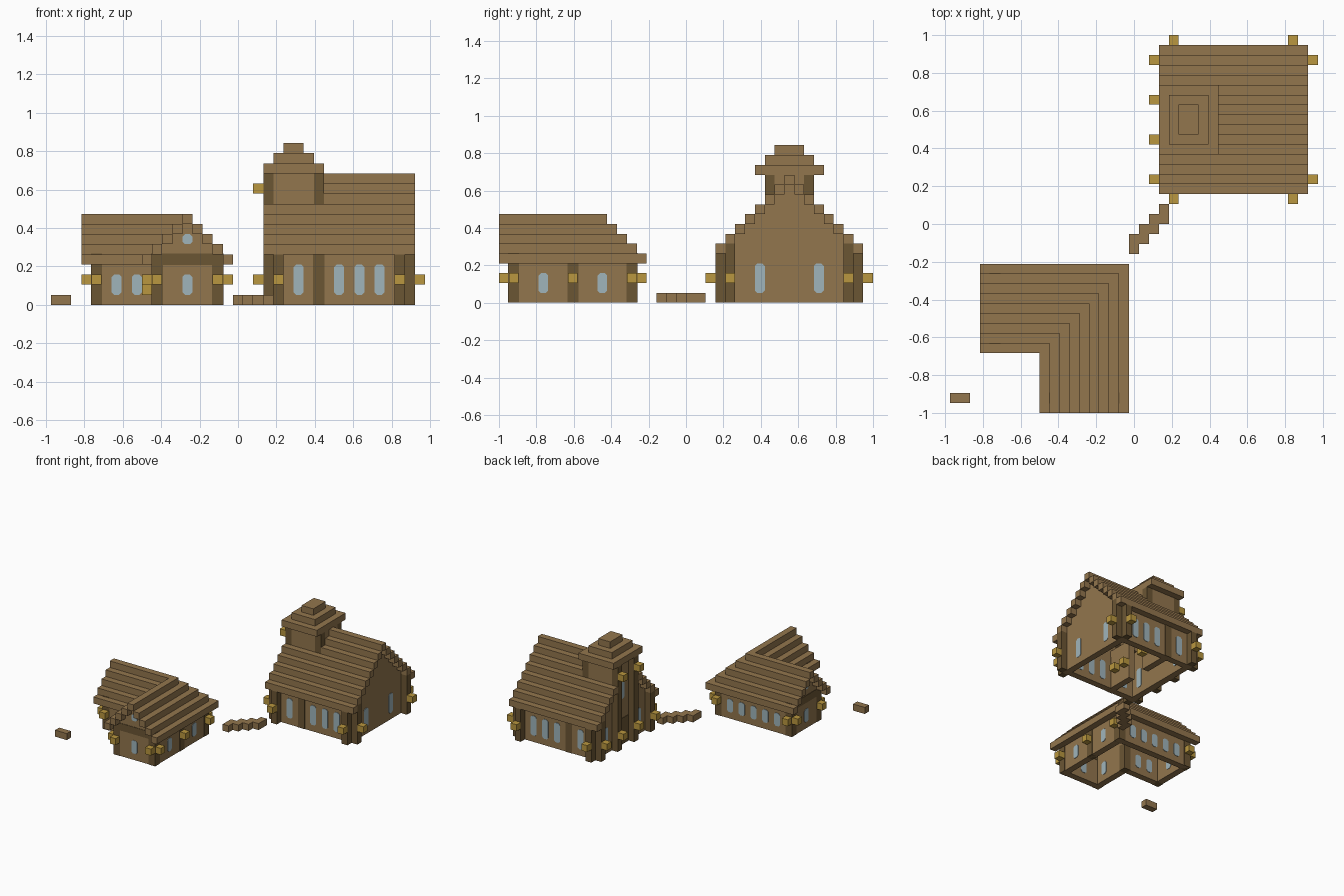
import bpy, bmesh
from mathutils import Vector

cube = bpy.data.objects.get("Cube")
if cube:
    bpy.data.objects.remove(cube, do_unlink=True)

U = 1 / 19        # size of one building block
PROUD = 0.06      # how far trim stands out, in blocks


def material(name, rgb):
    m = bpy.data.materials.new(name)
    m.use_nodes = True
    m.diffuse_color = (*rgb, 1)
    m.node_tree.nodes["Principled BSDF"].inputs["Base Color"].default_value = (*rgb, 1)
    return m


WOOD = material("brown wood", (0.29, 0.18, 0.075))
DARK = material("dark timber", (0.147, 0.092, 0.034))
GOLD = material("lamp gold", (0.49, 0.31, 0.05))
GLASS = material("pale glass", (0.35, 0.46, 0.5))


def place(p):
    """Grid position to model space."""
    return Vector(((p[0] - 18.5) * U, (p[1] - 19) * U, p[2] * U))


def finish(name, mat, bm):
    bmesh.ops.recalc_face_normals(bm, faces=bm.faces)
    mesh = bpy.data.meshes.new(name)
    bm.to_mesh(mesh)
    bm.free()
    mesh.materials.append(mat)
    bpy.context.collection.objects.link(bpy.data.objects.new(name, mesh))


def boxes(name, mat, spans, pad=0):
    """One object from boxes given as (low corner, high corner)."""
    bm = bmesh.new()
    for lo, hi in spans:
        a = place([v - pad for v in lo])
        b = place([v + pad for v in hi])
        a.z = max(a.z, 0)
        mid, size = (a + b) / 2, b - a
        for v in bmesh.ops.create_cube(bm, size=1)["verts"]:
            v.co = mid + Vector(c * s for c, s in zip(v.co, size))
    finish(name, mat, bm)


def column(x, y, top, low=0):
    return (x, y, low), (x + 1, y + 1, top)


def wall_x(x, y0, y1, top):
    return (x, y0, 0), (x + 1, y1, top)


def wall_y(y, x0, x1, top):
    return (x0, y, 0), (x1, y + 1, top)


def gable(axis, cell, a0, a1, base):
    """Stepped end wall, narrowing by one block each layer."""
    out = []
    for s in range((a1 - a0 + 1) // 2):
        lo, hi = (0, base) if s == 0 else (base + s - 1, base + s)
        if axis == "x":
            out.append(((cell, a0 + s, lo), (cell + 1, a1 - s, hi)))
        else:
            out.append(((a0 + s, cell, lo), (a1 - s, cell + 1, hi)))
    return out


def windows(name, specs, mat=GLASS):
    """Thin eight-sided panes on both faces of a one-block wall."""
    bm = bmesh.new()
    c = 0.25
    for axis, cell, a, z0, z1 in specs:
        outline = [(c, z0), (1 - c, z0), (1, z0 + c), (1, z1 - c),
                   (1 - c, z1), (c, z1), (0, z1 - c), (0, z0 + c)]
        for side in (cell, cell + 1):
            rings = []
            for d in (side - PROUD, side + PROUD):
                rings.append([bm.verts.new(place((d, a + u, z) if axis == "x" else (a + u, d, z)))
                              for u, z in outline])
            bm.faces.new(rings[0])
            bm.faces.new(rings[1])
            for i in range(8):
                j = (i + 1) % 8
                bm.faces.new((rings[0][i], rings[0][j], rings[1][j], rings[1][i]))
    finish(name, mat, bm)


# --- Large hall: walls and roof
boxes("hall_walls", WOOD, [wall_y(23, 23, 34, 6), wall_y(35, 23, 34, 6)]
      + gable("x", 22, 23, 36, 6) + gable("x", 34, 23, 36, 6))
boxes("hall_partition", WOOD, [wall_x(26, 24, 28, 6), wall_x(26, 31, 35, 6)])

roof = []
for s in range(8):
    start = 27 if s > 4 else 21
    for y in {22 + s, 36 - s}:
        roof.append(((start, y, 5 + s), (36, y + 1, 6 + s)))
boxes("hall_roof", WOOD, roof)

# Corner buttresses, with a lamp on each
buttress, lamps = [], []
for x, out_x, lamp_x in ((22, 21, 20), (34, 35, 36)):
    for y, out_y, lamp_y in ((23, 22, 21), (35, 36, 37)):
        buttress += [column(out_x, y, 6), column(x, out_y, 5)]
        lamps += [column(lamp_x, y, 3, 2), column(x, lamp_y, 3, 2)]
boxes("hall_buttresses", DARK, buttress)
boxes("hall_posts", DARK, [column(26, 23, 5), column(26, 35, 5)], PROUD)

# --- Tower
posts = [column(21, y, 13) for y in (27, 31)] + [column(26, y, 13, 8) for y in (27, 31)]
boxes("tower_posts", DARK, posts)
boxes("tower_walls", WOOD, [((22, y, 8), (26, y + 1, 13)) for y in (27, 31)]
      + [((x, 28, 8), (x + 1, 31, 13)) for x in (22, 26)])
boxes("tower_cap", WOOD, [((21, 26, 13), (27, 33, 14)),
                          ((22, 27, 14), (26, 32, 15)),
                          ((23, 28, 15), (25, 31, 16))])
for y in (27, 31):
    lamps += [column(20, y, 3, 2), column(20, y, 12, 11)]
boxes("hall_lamps", GOLD, lamps)
boxes("hall_inner_lamps", GOLD, [column(27, y, 3, 2) for y in (25, 27, 31, 33)])

panes = [("y", y, x, 1, 4) for y in (23, 35) for x in (24, 28, 30, 32)]
panes += [("x", x, y, 1, 4) for x in (22, 34) for y in (26, 32) if x == 34]
panes += [("x", 22, y, 1, 4) for y in (25, 33)] + [("x", 22, 29, 7, 11)]
windows("hall_windows", panes)
boxes("hall_door", DARK, [((22 - PROUD, 28, 0), (22 + PROUD, 31, 4))])

# --- Small L-shaped house
boxes("house_walls", WOOD, [wall_y(13, 5, 17, 5), wall_x(16, 2, 13, 5),
                            wall_x(10, 2, 8, 5), wall_y(7, 5, 10, 5)]
      + gable("x", 4, 7, 14, 5) + gable("y", 1, 10, 17, 5))

roof = []
for s in range(5):
    lo, hi = 4 + s, 5 + s
    roof += [((17 - s, 0, lo), (18 - s, 15 - s, hi)),
             ((3, 14 - s, lo), (17 - s, 15 - s, hi))]
    if s < 4:
        roof += [((9 + s, 0, lo), (10 + s, 6 + s, hi)),
                 ((3, 6 + s, lo), (10 + s, 7 + s, hi))]
boxes("house_roof", WOOD, roof)

corners = [(4, 7), (4, 13), (10, 1), (10, 7), (16, 1), (16, 7), (16, 13)]
boxes("house_posts", DARK, [column(x, y, 4) for x, y in corners], PROUD)
boxes("house_tie_beams", DARK, [((10, 1, 4), (17, 2, 5)), ((4, 7, 4), (5, 14, 5))], PROUD)

spots = [(3, 7), (4, 6), (3, 13), (4, 14), (9, 1), (10, 0), (17, 1), (16, 0),
         (17, 7), (17, 13), (16, 14)]
boxes("house_lamps", GOLD, [column(x, y, 3, 2) for x, y in spots] + [column(9, 5, 2, 1)])

panes = [("y", 13, x, 1, 3) for x in range(6, 16, 2)]
panes += [("y", 7, x, 1, 3) for x in (6, 8)]
panes += [("x", 16, y, 1, 3) for y in (4, 10)] + [("x", 10, 3, 1, 3)]
panes += [(axis, cell, a, *z) for axis, cell, a in (("y", 1, 13), ("x", 4, 10))
          for z in ((1, 3), (6, 7))]
windows("house_windows", panes)

# --- Stepping path and lone block
boxes("path", WOOD, [((18 + n, 16 + n, 0), (19 + n, 18 + n, 1)) for n in range(4)])
boxes("lone_block", WOOD, [((0, 1, 0), (2, 2, 1))])
